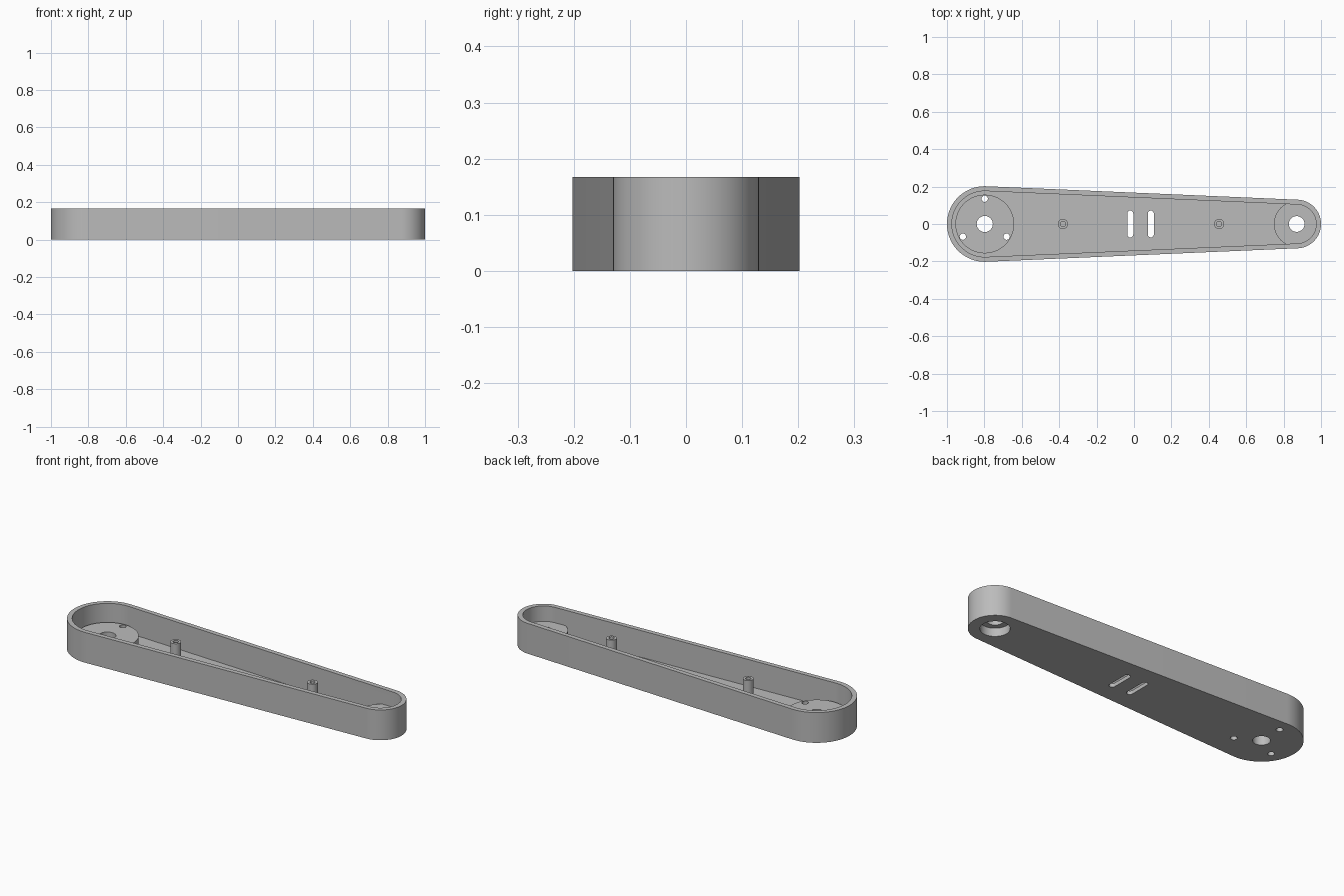
import bpy, bmesh
from math import acos, cos, sin, pi, radians

cube = bpy.data.objects.get("Cube")
if cube:
    bpy.data.objects.remove(cube, do_unlink=True)

grey = bpy.data.materials.new("plain grey")
grey.use_nodes = True
grey.diffuse_color = (0.5, 0.5, 0.5, 1)
grey.node_tree.nodes["Principled BSDF"].inputs["Base Color"].default_value = (0.5, 0.5, 0.5, 1)

BIG_X, BIG_R = -0.798, 0.202
SMALL_X, SMALL_R = 0.87, 0.13
HEIGHT, FLOOR, WALL = 0.167, 0.02, 0.026
ABOVE, BELOW = 0.3, -0.1


def arc(x, y, r, a0, a1, n):
    return [(x + r * cos(a0 + (a1 - a0) * i / n), y + r * sin(a0 + (a1 - a0) * i / n))
            for i in range(n + 1)]


def circle(x, y, r, n=48):
    return arc(x, y, r, 0, 2 * pi, n)[:-1]


def tapered(inset):
    """Outline around two circles joined by tangent lines."""
    t = acos((BIG_R - SMALL_R) / (SMALL_X - BIG_X))
    return (arc(SMALL_X, 0, SMALL_R - inset, -t, t, 40)
            + arc(BIG_X, 0, BIG_R - inset, t, 2 * pi - t, 48))


def slot(x, half, r):
    return arc(x, half - r, r, 0, pi, 12) + arc(x, r - half, r, pi, 2 * pi, 12)


def prism(name, outline, z0, z1):
    bm = bmesh.new()
    base = bm.faces.new([bm.verts.new((x, y, z0)) for x, y in outline])
    top = bmesh.ops.extrude_face_region(bm, geom=[base])["geom"]
    bmesh.ops.translate(bm, vec=(0, 0, z1 - z0),
                        verts=[v for v in top if isinstance(v, bmesh.types.BMVert)])
    bmesh.ops.recalc_face_normals(bm, faces=bm.faces)
    mesh = bpy.data.meshes.new(name)
    bm.to_mesh(mesh)
    bm.free()
    mesh.materials.append(grey)
    ob = bpy.data.objects.new(name, mesh)
    bpy.context.collection.objects.link(ob)
    return ob


def combine(body, tool, operation):
    """Apply one boolean and discard the tool."""
    bpy.ops.object.select_all(action="DESELECT")
    bpy.context.view_layer.objects.active = body
    body.select_set(True)
    mod = body.modifiers.new(operation, "BOOLEAN")
    mod.operation, mod.solver, mod.object = operation, "EXACT", tool
    bpy.ops.object.modifier_apply(modifier=mod.name)
    bpy.data.objects.remove(tool, do_unlink=True)


# Open tapered tray
housing = prism("arm_housing", tapered(0), 0, HEIGHT)
combine(housing, prism("cavity", tapered(WALL), FLOOR, ABOVE), "DIFFERENCE")

# Raised pads at both ends and the two screw posts
POSTS = (-0.38, 0.455)
solids = [("large_pad", BIG_X, 0.157, 0.071), ("small_pad", SMALL_X, 0.122, 0.082)]
solids += [("screw_post", x, 0.027, 0.15) for x in POSTS]
for name, x, r, top in solids:
    combine(housing, prism(name, circle(x, 0, r), FLOOR / 2, top), "UNION")

# Shaft holes, bolt circle, bearing recess, blind screw holes and cable slots
cuts = [(circle(BIG_X, 0, 0.043), BELOW, ABOVE),
        (circle(SMALL_X, 0, 0.042), BELOW, ABOVE),
        (circle(SMALL_X, 0, 0.073), BELOW, 0.045)]
for k in range(3):
    a = pi / 2 + k * 2 * pi / 3
    cuts.append((circle(BIG_X + 0.135 * cos(a), 0.135 * sin(a), 0.017, 24), BELOW, ABOVE))
cuts += [(circle(x, 0, 0.014, 24), 0.05, ABOVE) for x in POSTS]
cuts += [(slot(x, 0.072, 0.016), BELOW, ABOVE) for x in (-0.02, 0.09)]
for outline, z0, z1 in cuts:
    combine(housing, prism("cutter", outline, z0, z1), "DIFFERENCE")

bpy.ops.object.shade_smooth_by_angle(angle=radians(30))
